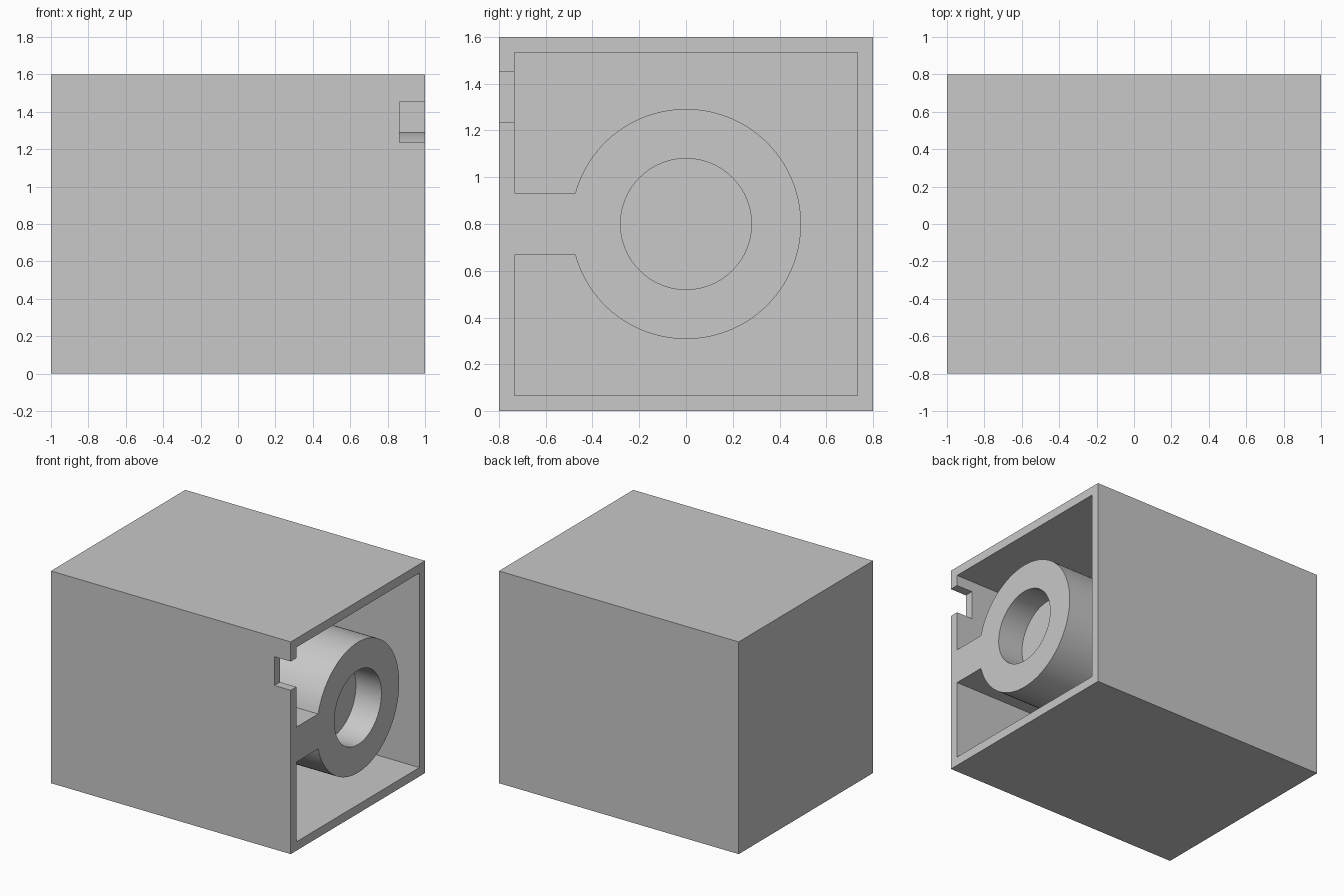
import bpy
import bmesh
from math import asin, cos, pi, sin

default = bpy.data.objects.get("Cube")
if default:
    bpy.data.objects.remove(default, do_unlink=True)

WALL = 0.067
HALF, HEIGHT = 0.8, 1.6
MID = HEIGHT / 2
BOSS_R, BORE_R, BORE_DEPTH = 0.492, 0.28, 0.213
WEB = 0.132          # half thickness of the web joining boss and front wall

grey = bpy.data.materials.new("plain grey")
grey.use_nodes = True
grey.diffuse_color = (0.58, 0.58, 0.58, 1)
grey.node_tree.nodes["Principled BSDF"].inputs["Base Color"].default_value = (0.58, 0.58, 0.58, 1)


def prism(name, profile, x0, x1):
    """Extrude a (y, z) outline along x."""
    bm = bmesh.new()
    face = bm.faces.new([bm.verts.new((x0, y, z)) for y, z in profile])
    out = bmesh.ops.extrude_face_region(bm, geom=[face])["geom"]
    moved = [v for v in out if isinstance(v, bmesh.types.BMVert)]
    bmesh.ops.translate(bm, verts=moved, vec=(x1 - x0, 0, 0))
    bmesh.ops.recalc_face_normals(bm, faces=bm.faces)
    mesh = bpy.data.meshes.new(name)
    bm.to_mesh(mesh)
    bm.free()
    mesh.materials.append(grey)
    obj = bpy.data.objects.new(name, mesh)
    bpy.context.collection.objects.link(obj)
    return obj


def rect(y0, y1, z0, z1):
    return [(y0, z0), (y1, z0), (y1, z1), (y0, z1)]


def arc(radius, start, end, steps):
    angles = [start + (end - start) * i / steps for i in range(steps + 1)]
    return [(radius * cos(a), MID + radius * sin(a)) for a in angles]


# Outer block
housing = prism("housing", rect(-HALF, HALF, 0, HEIGHT), -1, 1)

# Pocket outline: the inside rectangle wrapped around the boss and its web
inner = HALF - WALL
gap = asin(WEB / BOSS_R)
pocket = [(-inner, MID - WEB), (-inner, WALL), (inner, WALL),
          (inner, HEIGHT - WALL), (-inner, HEIGHT - WALL), (-inner, MID + WEB)]
pocket += arc(BOSS_R, pi - gap, gap - pi, 96)

cutters = [
    prism("pocket_cutter", pocket, -1 + WALL, 1.1),
    prism("bore_cutter", arc(BORE_R, 0, 2 * pi, 80)[:-1], 1 - BORE_DEPTH, 1.1),
    prism("cable_notch_cutter", rect(-HALF - 0.1, -inner + 0.02, 1.235, 1.452), 0.864, 1.1),
]

# Hollow the block, then drop the cutters
bpy.context.view_layer.objects.active = housing
housing.select_set(True)
for cutter in cutters:
    mod = housing.modifiers.new(cutter.name, "BOOLEAN")
    mod.operation = "DIFFERENCE"
    mod.solver = "EXACT"
    mod.object = cutter
    bpy.ops.object.modifier_apply(modifier=mod.name)
    bpy.data.objects.remove(cutter, do_unlink=True)

bpy.ops.object.shade_smooth_by_angle(angle=pi / 6)
